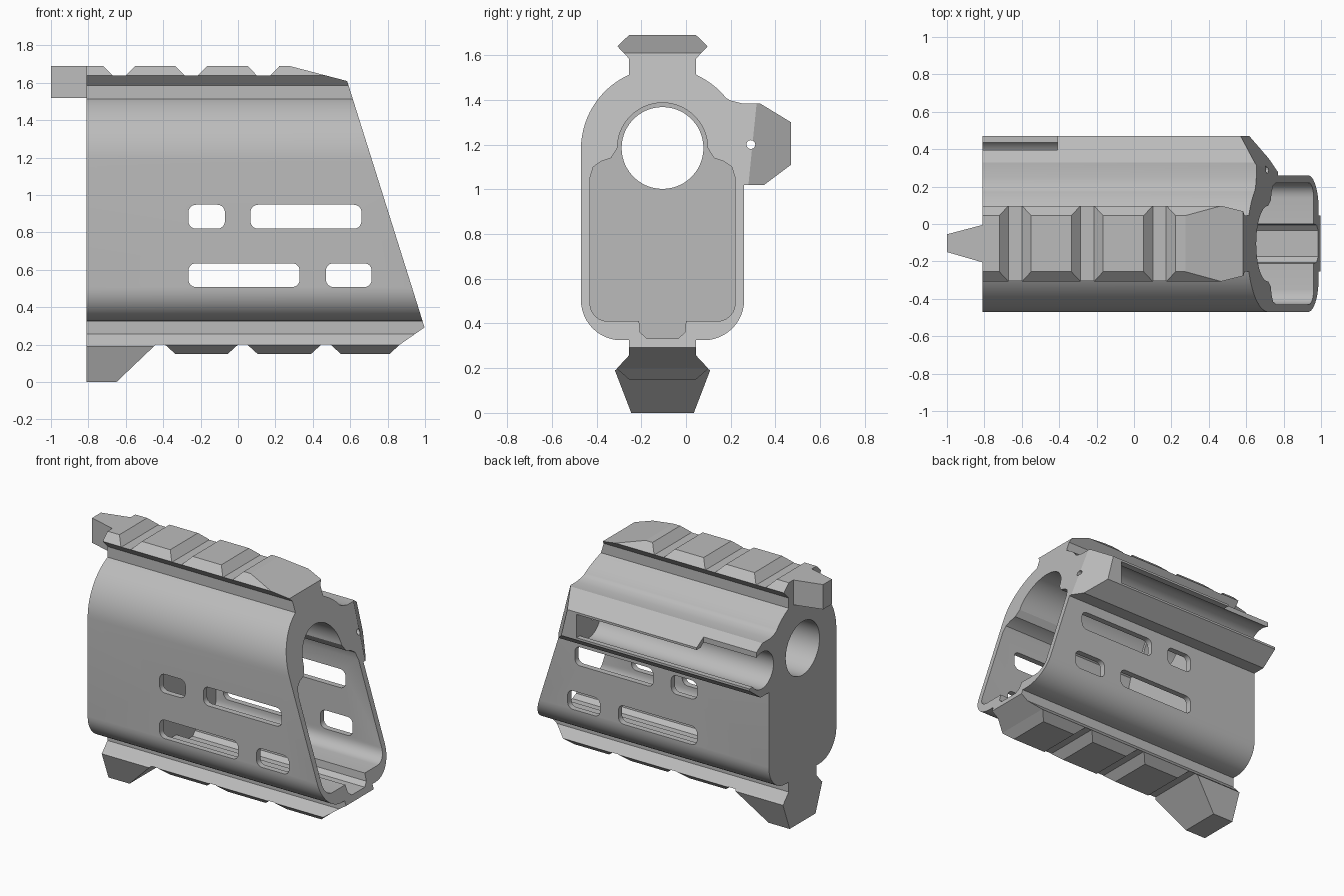
import bpy, bmesh, math
from mathutils import Vector

if "Cube" in bpy.data.objects:
    bpy.data.objects.remove(bpy.data.objects["Cube"], do_unlink=True)

grey = bpy.data.materials.new("plain grey")
grey.use_nodes = True
COLOUR = (0.5, 0.5, 0.5, 1)
grey.diffuse_color = COLOUR
grey.node_tree.nodes["Principled BSDF"].inputs["Base Color"].default_value = COLOUR

MID = -0.105          # y of the bore axis
BORE_Z = 1.185
REAR = -0.81


def arc(cx, cy, r, start, end, n=12):
    angles = [math.radians(start + (end - start) * i / n) for i in range(n + 1)]
    return [(cx + r * math.cos(a), cy + r * math.sin(a)) for a in angles]


def rounded(x0, x1, z0, z1, r):
    return (arc(x1 - r, z1 - r, r, 0, 90, 6) + arc(x0 + r, z1 - r, r, 90, 180, 6)
            + arc(x0 + r, z0 + r, r, 180, 270, 6) + arc(x1 - r, z0 + r, r, 270, 360, 6))


def prism(name, points, lo, hi, axis="x"):
    """Extrude a flat profile along one axis."""
    place = {"x": lambda a, b, d: (d, a, b),
             "y": lambda a, b, d: (a, d, b),
             "z": lambda a, b, d: (a, b, d)}[axis]
    bm = bmesh.new()
    base = bm.faces.new([bm.verts.new(place(a, b, lo)) for a, b in points])
    out = bmesh.ops.extrude_face_region(bm, geom=[base])
    moved = [v for v in out["geom"] if isinstance(v, bmesh.types.BMVert)]
    bmesh.ops.translate(bm, verts=moved, vec=place(0, 0, hi - lo))
    bmesh.ops.recalc_face_normals(bm, faces=bm.faces)
    mesh = bpy.data.meshes.new(name)
    bm.to_mesh(mesh)
    bm.free()
    mesh.materials.append(grey)
    ob = bpy.data.objects.new(name, mesh)
    bpy.context.collection.objects.link(ob)
    return ob


def combine(ob, tool, operation):
    """Apply a boolean and discard the tool."""
    mod = ob.modifiers.new("bool", "BOOLEAN")
    mod.object, mod.operation, mod.solver = tool, operation, "EXACT"
    bpy.context.view_layer.update()
    done = ob.evaluated_get(bpy.context.evaluated_depsgraph_get())
    mesh = bpy.data.meshes.new_from_object(done)
    ob.modifiers.clear()
    ob.data = mesh
    bpy.data.objects.remove(tool, do_unlink=True)


def cut_front(ob):
    """Trim along the raked front plane."""
    combine(ob, prism("front_cutter", [(0.461, 2), (2, 2), (2, -0.2), (1.152, -0.2)],
                      -1, 1, "y"), "DIFFERENCE")


def mirrored(half):
    """Close a half profile given as (half width, z)."""
    return [(MID + w, z) for w, z in half] + [(MID - w, z) for w, z in reversed(half)]


# Main shell: round top, straight sides, rounded bottom
body = prism("handguard_body",
             arc(MID, 1.18, 0.365, 0, 180, 40) + arc(-0.29, 0.505, 0.18, 180, 270)
             + arc(0.08, 0.505, 0.18, 270, 360), REAR, 1.2)

# Side pod with its own angled front face
pod = prism("side_pod", [(0, 1.5), (0.045, 1.515), (0.11, 1.463), (0.16, 1.42), (0.2, 1.397),
                         (0.25, 1.385), (0.33, 1.385), (0.47, 1.3), (0.47, 1.11),
                         (0.35, 1.02), (0.15, 1.02), (0.12, 1.2)], REAR, 1.2)
p1, p2, p3 = Vector((0.665, 0.3, 1.385)), Vector((0.775, 0.27, 1.02)), Vector((0.57, 0.47, 1.3))
normal = (p2 - p1).cross(p3 - p1)
if normal.x < 0:
    normal = -normal
bm = bmesh.new()
bm.from_mesh(pod.data)
cut = bmesh.ops.bisect_plane(bm, geom=bm.verts[:] + bm.edges[:] + bm.faces[:],
                             plane_co=p1, plane_no=normal, clear_outer=True)
edges = [e for e in cut["geom_cut"] if isinstance(e, bmesh.types.BMEdge)]
bmesh.ops.contextual_create(bm, geom=edges)
bmesh.ops.recalc_face_normals(bm, faces=bm.faces)
bm.to_mesh(pod.data)
bm.free()
combine(body, pod, "UNION")
cut_front(body)

# Front cavity with shoulders, floor groove, and the bore through the rear wall
side = [(0.23, 1.14), (0.275, 1.125), (0.31, 1.1), (0.325, 1.05)]
corner = [(y - MID, z) for y, z in reversed(arc(0.14, 0.49, 0.08, 270, 360, 6))]
floor = [(0.105, 0.41), (0.1, 0.36), (0.07, 0.333)]
dome = [(y - MID, z) for y, z in reversed(arc(MID, BORE_Z, 0.202, 0, 88, 20))]
cavity = prism("cavity_cutter", mirrored(dome + side + corner + floor), -0.32, 1.3)
combine(body, cavity, "DIFFERENCE")
combine(body, prism("bore_cutter", arc(MID, BORE_Z, 0.183, 0, 354, 59), -1, 1.3), "DIFFERENCE")

# Pod channel, its open side, the shortened upper lip and the small front hole
for points, lo, hi in [
        (arc(0.335, 1.2, 0.125, 0, 350, 35), -0.9, 0.5),
        ([(0.35, 1.125), (0.6, 1.125), (0.6, 1.285), (0.35, 1.285)], -0.9, 0.5),
        ([(0.395, 1.2), (0.6, 1.2), (0.6, 1.5), (0.395, 1.5)], -0.9, -0.41),
        (arc(0.29, 1.2, 0.02, 0, 330, 11), 0.3, 1)]:
    combine(body, prism("pod_cutter", points, lo, hi), "DIFFERENCE")

# Rounded slots through both walls
for x0, x1, z0, z1 in [(-0.265, -0.07, 0.82, 0.948), (0.067, 0.66, 0.82, 0.948),
                       (-0.265, 0.33, 0.508, 0.635), (0.47, 0.715, 0.508, 0.635)]:
    combine(body, prism("slot_cutter", rounded(x0, x1, z0, z1, 0.04), -1, 1, "y"), "DIFFERENCE")

# Top rail: hexagonal bar shaped by a toothed side outline
top_rail = prism("top_rail", mirrored([(0.15, 1.45), (0.15, 1.585), (0.202, 1.64), (0.15, 1.69)]),
                 REAR, 0.9)
outline = [(REAR, 1.4), (REAR, 1.7)]
for x in (-0.635, -0.25, 0.137):
    outline += [(x - 0.085, 1.69), (x - 0.035, 1.638), (x + 0.035, 1.638), (x + 0.085, 1.69)]
outline += [(0.275, 1.69), (0.6, 1.605), (0.8, 1.4)]
outline[1] = (REAR, 1.69)
combine(top_rail, prism("teeth", outline, -1, 1, "y"), "INTERSECT")
cut_front(top_rail)
combine(top_rail, prism("clear_bore", arc(MID, BORE_Z, 0.3, 0, 354, 59), -1, 1), "DIFFERENCE")

# Bottom rail
bottom_rail = prism("bottom_rail",
                    mirrored([(0.15, 0.328), (0.15, 0.257), (0.205, 0.198), (0.15, 0.15)]),
                    REAR, 1.2)
outline = [(REAR, 0.4), (REAR, 0.2)]
for x0, x1 in [(-0.39, 0), (0.05, 0.445), (0.495, 0.865)]:
    outline += [(x0, 0.2), (x0 + 0.055, 0.15), (x1 - 0.055, 0.15), (x1, 0.2)]
outline += [(1, 0.294), (1, 0.4)]
combine(bottom_rail, prism("teeth", outline, -1, 1, "y"), "INTERSECT")
cut_front(bottom_rail)

# Hand stop under the rear
hand_stop = prism("hand_stop", mirrored([(0.15, 0.24), (0.213, 0.19), (0.14, 0)]), REAR, 0)
combine(hand_stop, prism("stop_side", [(REAR, 0.24), (REAR, 0), (-0.65, 0), (-0.44, 0.2),
                                       (-0.44, 0.24)], -1, 1, "y"), "INTERSECT")

# Tapered lug behind the top rail
rear_lug = prism("rear_lug", [(-1, -0.15), (REAR, -0.205), (REAR, -0.005), (-1, -0.055)],
                 1.52, 1.69, "z")

# Smooth curved surfaces, keep machined edges sharp
bpy.ops.object.select_all(action="DESELECT")
body.select_set(True)
bpy.context.view_layer.objects.active = body
bpy.ops.object.shade_smooth_by_angle(angle=math.radians(25))
